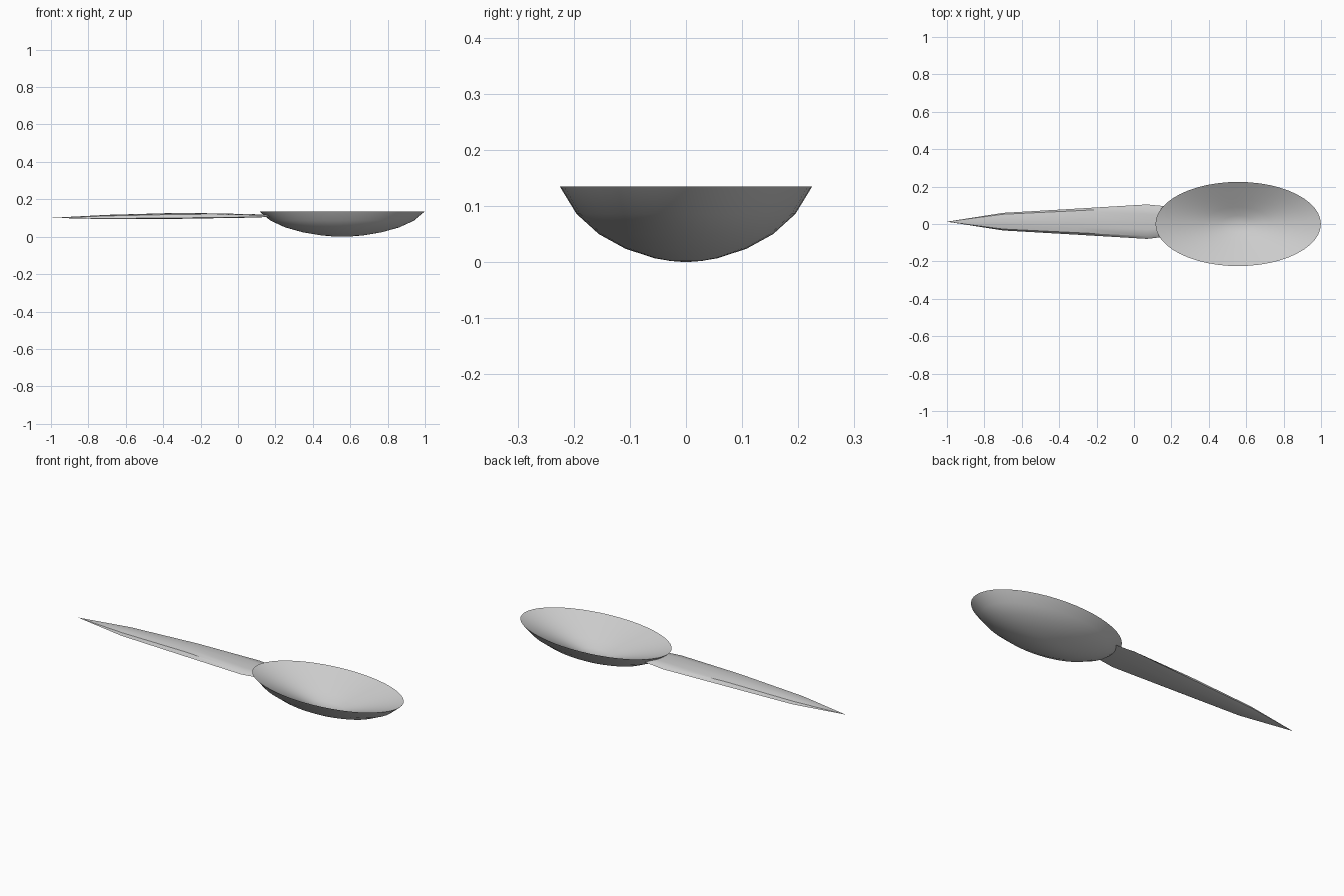
import bpy, bmesh, math

if "Cube" in bpy.data.objects:
    bpy.data.objects.remove(bpy.data.objects["Cube"])


def loft(name, rings, tip_start=None, tip_end=None):
    """Skin closed rings of points; either end may run to a point."""
    bm = bmesh.new()
    vr = [[bm.verts.new(p) for p in r] for r in rings]
    n = len(vr[0])
    for a, b in zip(vr, vr[1:]):
        for i in range(n):
            j = (i + 1) % n
            bm.faces.new((a[i], a[j], b[j], b[i]))
    for tip, ring in ((tip_start, vr[0]), (tip_end, vr[-1])):
        if tip:
            t = bm.verts.new(tip)
            for i in range(n):
                bm.faces.new((t, ring[i], ring[(i + 1) % n]))
    bmesh.ops.recalc_face_normals(bm, faces=bm.faces)
    me = bpy.data.meshes.new(name)
    bm.to_mesh(me)
    bm.free()
    ob = bpy.data.objects.new(name, me)
    bpy.context.collection.objects.link(ob)
    bpy.ops.object.select_all(action='DESELECT')
    ob.select_set(True)
    bpy.context.view_layer.objects.active = ob
    bpy.ops.object.shade_smooth_by_angle(angle=math.radians(35))
    return ob


# Bowl: elliptical dish, rounded outside with a straighter, funnel-like inside
CX, RX, RY = 0.557, 0.442, 0.225
inner = [(.2, .024), (.4, .050), (.6, .078), (.8, .106)]
outer = [(1, .135), (.867, .086), (.69, .05), (.48, .024), (.25, .007), (.12, .002)]
SEG = 48
bowl_rings = [[(CX + RX * r * math.cos(2 * math.pi * i / SEG),
                RY * r * math.sin(2 * math.pi * i / SEG), z) for i in range(SEG)]
              for r, z in inner + outer]
loft("bowl", bowl_rings, tip_start=(CX, 0, .012), tip_end=(CX, 0, 0))


def wall_x(y, z):
    """x of the bowl's outer wall on the handle side."""
    r = .867 + .133 * (z - .086) / .049 - .004
    return CX - RX * math.sqrt(r * r - (y / RY) ** 2)


# Handle: flattened, pointed blade with bevelled sides, meeting the bowl wall
# stations: x, half width, bottom z, top z
stations = [(-.70, .047, .094, .117), (-.30, .070, .096, .128),
            (.07, .092, .102, .121), (0, .080, .106, .118)]
half = [(1, .15), (.84, .75), (.45, .95)]
section = (half + [(0, 1)] + [(-u, v) for u, v in reversed(half)]
           + [(-.85, 0), (0, 0), (.85, 0)])
handle_rings = []
for x, w, lo, hi in stations:
    ring = []
    for u, v in section:
        y, z = .0125 + u * w, lo + v * (hi - lo)
        ring.append((x if x else wall_x(y, z), y, z))
    handle_rings.append(ring)
loft("handle", handle_rings, tip_start=(-1, .0125, .101))
